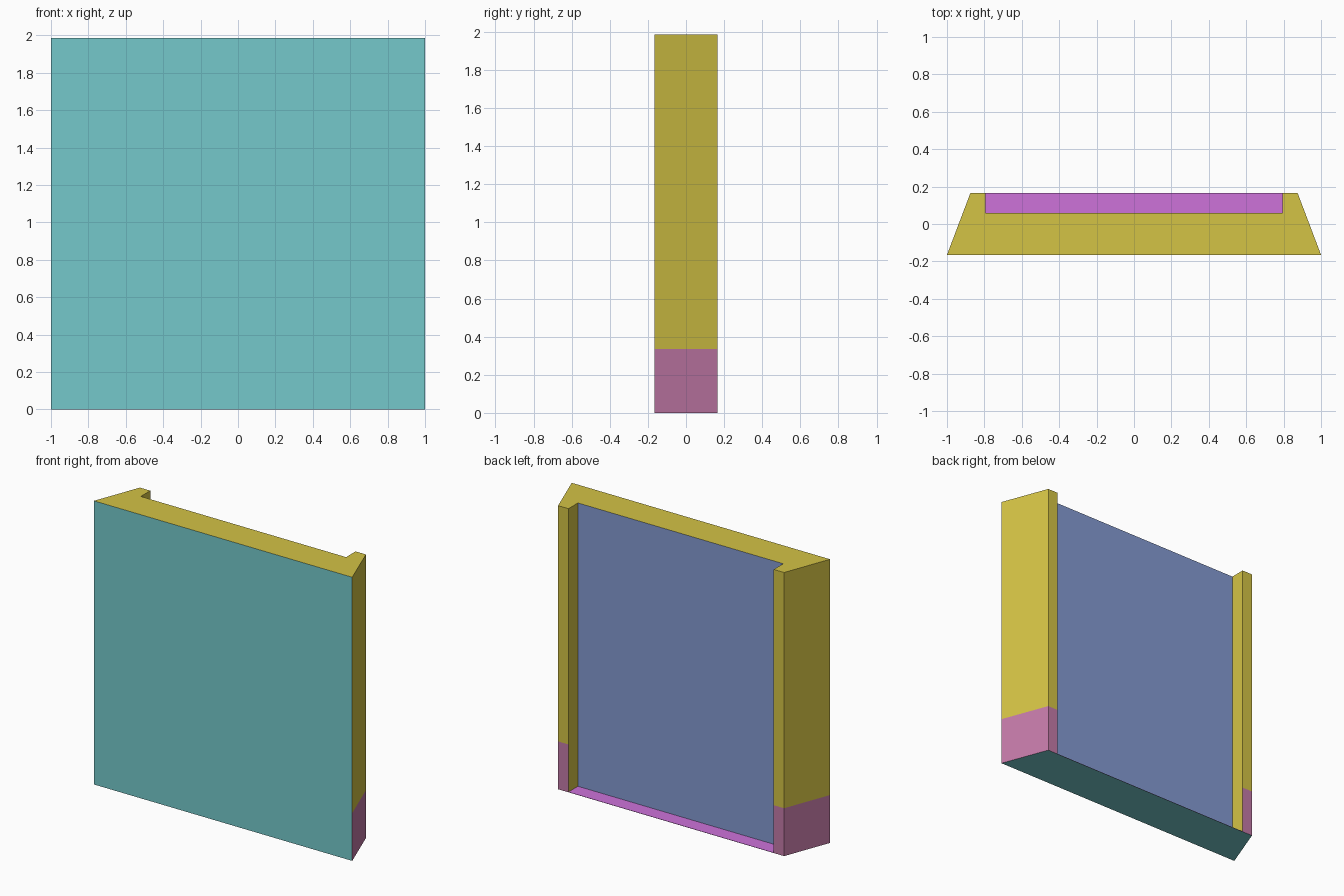
import bpy, bmesh

cube = bpy.data.objects.get("Cube")
if cube:
    bpy.data.objects.remove(cube)

HEIGHT, BAND = 1.985, 0.335
FRONT, BACK, RECESS = -0.165, 0.165, 0.06
HALF_FRONT, HALF_BACK, HALF_RECESS = 1.0, 0.875, 0.795


def linear(c):
    c /= 255
    return c / 12.92 if c <= 0.04045 else ((c + 0.055) / 1.055) ** 2.4


def material(name, *rgb):
    mat = bpy.data.materials.new(name)
    colour = (*[linear(c) for c in rgb], 1)
    mat.diffuse_color = colour
    mat.use_nodes = True
    bsdf = next(n for n in mat.node_tree.nodes if n.type == "BSDF_PRINCIPLED")
    bsdf.inputs["Base Color"].default_value = colour
    return mat


materials = [
    material("teal", 117, 201, 203),
    material("yellow", 212, 195, 69),
    material("mauve", 196, 122, 168),
    material("blue", 133, 155, 210),
    material("magenta", 205, 114, 218),
]
TEAL, YELLOW, MAUVE, BLUE, MAGENTA = range(len(materials))


def prism(name, outline, levels, rule):
    """Stack an outline through the given heights and colour faces by rule."""
    bm = bmesh.new()
    rings = [[bm.verts.new((x, y, z)) for x, y in outline] for z in levels]
    bm.faces.new(rings[0][::-1])
    bm.faces.new(rings[-1])
    n = len(outline)
    for low, high in zip(rings, rings[1:]):
        for i in range(n):
            j = (i + 1) % n
            bm.faces.new((low[i], low[j], high[j], high[i]))
    bm.normal_update()
    for face in bm.faces:
        face.material_index = rule(face.normal, face.calc_center_median())
    mesh = bpy.data.meshes.new(name)
    bm.to_mesh(mesh)
    bm.free()
    for mat in materials:
        mesh.materials.append(mat)
    obj = bpy.data.objects.new(name, mesh)
    bpy.context.collection.objects.link(obj)
    return obj


def panel_colour(normal, centre):
    if normal.z < -0.5 or normal.y < -0.5:
        return TEAL                      # front and underside
    if normal.z > 0.5:
        return YELLOW                    # top
    if normal.y > 0.5 and abs(centre.x) < 0.1:
        return BLUE                      # recessed back wall
    if normal.x * centre.x < 0:
        return YELLOW                    # inner sides of the posts
    return MAUVE if centre.z < BAND else YELLOW


# Tapered panel with a channel down the back
right_half = [(HALF_FRONT, FRONT), (HALF_BACK, BACK),
              (HALF_RECESS, BACK), (HALF_RECESS, RECESS)]
outline = right_half + [(-x, y) for x, y in reversed(right_half)]
prism("wall_panel", outline, (0, BAND, HEIGHT), panel_colour)

# Thin sill closing the bottom of the channel
sill = [(-HALF_RECESS, RECESS), (HALF_RECESS, RECESS),
        (HALF_RECESS, BACK), (-HALF_RECESS, BACK)]
prism("channel_sill", sill, (0, 0.002),
      lambda normal, centre: TEAL if normal.z < -0.5 else MAGENTA)
